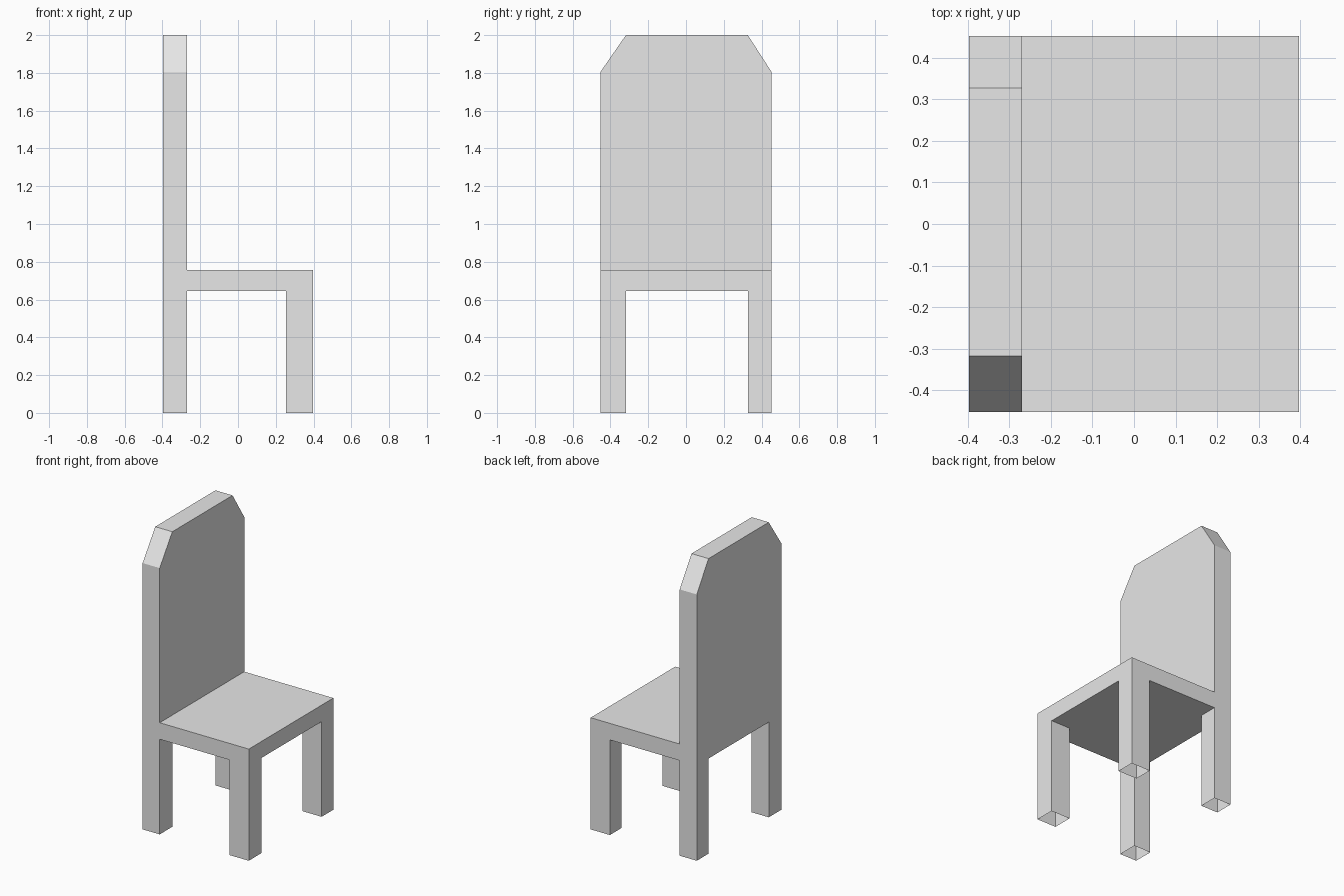
import bpy, bmesh, math

if "Cube" in bpy.data.objects:
    bpy.data.objects.remove(bpy.data.objects["Cube"])

# Break lines of the chair along each axis
XS = (-0.398, -0.27, 0.254, 0.398)
YS = (-0.453, -0.318, 0.327, 0.453)
ZS = (0.0, 0.645, 0.757, 1.805, 2.0)

# Solid blocks: four corner legs, full seat slab, backrest at -x
legs = {(i, j, 0) for i in (0, 2) for j in (0, 2)}
seat = {(i, j, 1) for i in range(3) for j in range(3)}
back = {(0, j, k) for j in range(3) for k in (2, 3)}
solid = legs | seat | back

bm = bmesh.new()
verts = {}


def vert(key):
    if key not in verts:
        i, j, k = key
        # Slide the top outer corners inward to chamfer the backrest
        y = YS[min(max(j, 1), 2)] if k == 4 else YS[j]
        verts[key] = bm.verts.new((XS[i], y, ZS[k]))
    return verts[key]


# Outer skin of the blocks; leg ends stay open underneath
for cell in sorted(solid):
    for axis in range(3):
        for side in (0, 1):
            near = list(cell)
            near[axis] += 1 if side else -1
            if tuple(near) in solid or near[2] < 0:
                continue
            u, v = (axis + 1) % 3, (axis + 2) % 3
            loop = []
            for a, b in ((0, 0), (1, 0), (1, 1), (0, 1)):
                key = list(cell)
                key[axis] += side
                key[u] += a
                key[v] += b
                loop.append(vert(tuple(key)))
            bm.faces.new(loop if side else loop[::-1])

# Merge the chamfer corners and join coplanar panels
bmesh.ops.remove_doubles(bm, verts=bm.verts, dist=0.0005)
bmesh.ops.dissolve_limit(bm, angle_limit=math.radians(1),
                         verts=bm.verts, edges=bm.edges)

mesh = bpy.data.meshes.new("chair")
bm.to_mesh(mesh)
bm.free()
chair = bpy.data.objects.new("chair", mesh)
bpy.context.collection.objects.link(chair)

# Plain light grey
grey = bpy.data.materials.new("light grey")
grey.diffuse_color = (0.8, 0.8, 0.8, 1.0)
grey.use_nodes = True
grey.node_tree.nodes["Principled BSDF"].inputs["Base Color"].default_value = grey.diffuse_color
mesh.materials.append(grey)
